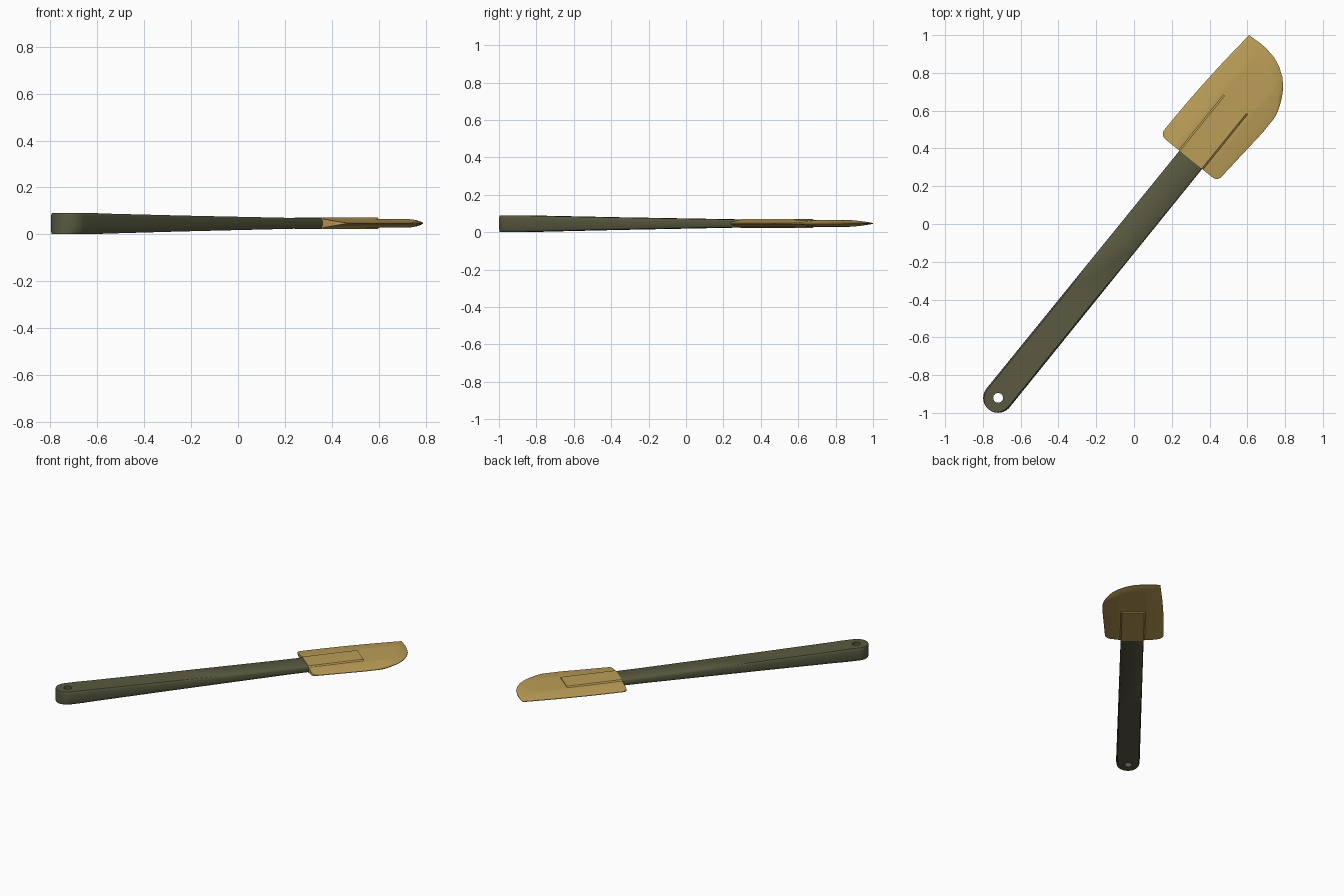
import bpy, bmesh, math

if "Cube" in bpy.data.objects:
    bpy.data.objects.remove(bpy.data.objects["Cube"])

ANGLE = math.atan2(0.777, 0.629)   # direction of the spatula in plan
ZC = 0.047                         # mid height of the blade
VC = -0.02                         # handle centre line, sideways offset


def material(name, rgb):
    m = bpy.data.materials.new(name)
    m.diffuse_color = (*rgb, 1)
    m.use_nodes = True
    m.node_tree.nodes["Principled BSDF"].inputs["Base Color"].default_value = m.diffuse_color
    return m


def world(u, v, z):
    c, s = math.cos(ANGLE), math.sin(ANGLE)
    return (u * c - v * s, u * s + v * c, z)


def interp(x, table):
    for (x0, y0), (x1, y1) in zip(table, table[1:]):
        if x <= x1:
            return y0 + (y1 - y0) * max(0, x - x0) / (x1 - x0)
    return table[-1][1]


def finish(bm, name, mat, angle=35):
    bmesh.ops.recalc_face_normals(bm, faces=bm.faces)
    me = bpy.data.meshes.new(name)
    bm.to_mesh(me)
    bm.free()
    ob = bpy.data.objects.new(name, me)
    bpy.context.collection.objects.link(ob)
    if mat:
        me.materials.append(mat)
    bpy.ops.object.select_all(action='DESELECT')
    bpy.context.view_layer.objects.active = ob
    ob.select_set(True)
    bpy.ops.object.shade_smooth_by_angle(angle=math.radians(angle))
    return ob


def loft(rings):
    bm = bmesh.new()
    vs = [[bm.verts.new(p) for p in r] for r in rings]
    n = len(vs[0])
    for a, b in zip(vs, vs[1:]):
        for i in range(n):
            j = (i + 1) % n
            bm.faces.new((a[i], a[j], b[j], b[i]))
    bm.faces.new(vs[0])
    bm.faces.new(vs[-1])
    return bm


olive = material("olive", (0.10, 0.10, 0.052))
mustard = material("mustard", (0.50, 0.34, 0.095))

# Handle: flat top and bottom, bulging sides, round end, thinning to the blade
HOLE_U, R = -1.168, 0.079
HEIGHT = [(-1.26, 0.045), (-1.09, 0.045), (-1.0, 0.0425), (-0.5, 0.034),
          (0.3, 0.0225), (0.5, 0.0215)]


def handle_ring(u, w):
    h = interp(u, HEIGHT)
    zc = 0.0455 + 0.0015 * (u + 1.2) / 1.7
    side = [(0.9 + 0.1 * math.cos(a), math.sin(a))
            for a in [math.pi * (k / 8 - 0.5) for k in range(9)]]
    pts = side + [(-x, z) for x, z in reversed(side)]
    return [world(u, VC + w * x, zc + h * z) for x, z in pts]


rings = []
for k in range(1, 17):
    a = k / 16 * math.pi / 2
    rings.append(handle_ring(HOLE_U - R * math.cos(a), R * math.sin(a)))
for u in (-1.09, -1.05, -1.0, -0.8, -0.5, -0.1, 0.3, 0.47):
    rings.append(handle_ring(u, interp(u, [(-1.168, R), (0.47, 0.077)])))
handle = finish(loft(rings), "handle", olive)

# Hanging hole
bpy.ops.mesh.primitive_cylinder_add(vertices=24, radius=0.026, depth=0.4,
                                    location=world(HOLE_U, VC, 0.045))
cutter = bpy.context.object
cutter.name = "hole_cutter"
cutter.hide_render = True
mod = handle.modifiers.new("hole", 'BOOLEAN')
mod.operation = 'DIFFERENCE'
mod.solver = 'EXACT'
mod.object = cutter
bpy.context.view_layer.objects.active = handle
# keep the hole ahead of the edge smoothing
bpy.ops.object.modifier_move_to_index(modifier="hole", index=0)
bpy.ops.object.modifier_apply(modifier="hole")
bpy.data.objects.remove(cutter)

# Blade: grid between straight base and curved tip, thin toward the edges
TIP = [(0, 0.90), (0.02, 0.94), (0.065, 0.985), (0.11, 1.02), (0.168, 1.056),
       (0.27, 1.098), (0.4, 1.131), (0.53, 1.152), (0.68, 1.162), (0.8, 1.165), (1, 1.160)]
NS, NT = 48, 40


def ease(x):
    return 1 - (1 - min(1, x)) ** 2


def blade_point(i, j):
    s = 0.5 - 0.5 * math.cos(math.pi * i / NS)
    t = 0.5 - 0.5 * math.cos(math.pi * j / NT)
    q = max(0, 1 - min(s, 1 - s) / 0.09)
    u0 = 0.453 + 0.035 * (1 - math.sqrt(1 - q * q))
    u1 = interp(s, TIP)
    u = u0 + t * (u1 - u0)
    right = -0.203 - 0.022 * min(1, t * 1.3)
    left = 0.189 - 0.034 * t ** 2
    v = right + s * (left - right)
    side = min(1, min(s, 1 - s) * 0.39 / 0.10) ** 0.75
    tip = ease((1 - t) * (u1 - u0) / 0.10)
    return u, v, 0.002 + 0.016 * min(side, tip)


bm = bmesh.new()
sheets = []
for sign in (1, -1):
    g = [[bm.verts.new(world(u, v, ZC + sign * h))
          for u, v, h in (blade_point(i, j) for j in range(NT + 1))]
         for i in range(NS + 1)]
    for i in range(NS):
        for j in range(NT):
            bm.faces.new((g[i][j], g[i + 1][j], g[i + 1][j + 1], g[i][j + 1]))
    sheets.append(g)
rim = ([(i, 0) for i in range(NS)] + [(NS, j) for j in range(NT)] +
       [(i, NT) for i in range(NS, 0, -1)] + [(0, j) for j in range(NT, 0, -1)])
top, bot = sheets
for (a, b), (c, d) in zip(rim, rim[1:] + rim[:1]):
    bm.faces.new((top[a][b], top[c][d], bot[c][d], bot[a][b]))
finish(bm, "blade", mustard, 40)

# Raised socket that holds the handle, on both faces of the blade
rings = []
for u in (0.453, 0.829):
    rings.append([world(u, VC + x, ZC + z) for x, z in
                  ((-0.085, -0.016), (-0.074, -0.025), (0.074, -0.025), (0.085, -0.016),
                   (0.085, 0.016), (0.074, 0.025), (-0.074, 0.025), (-0.085, 0.016))])
finish(loft(rings), "socket", mustard, 30)
